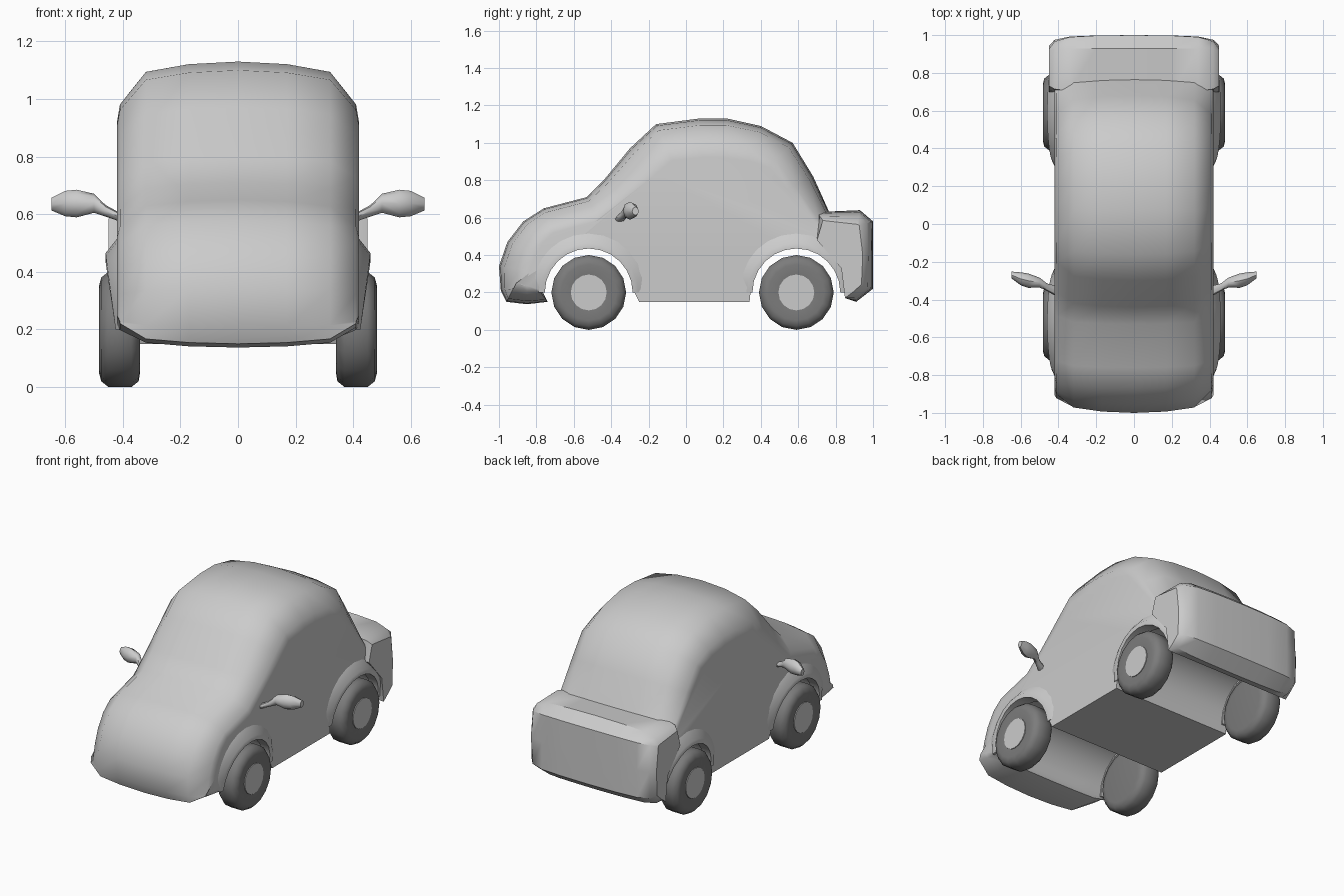
import bpy, bmesh, math
from math import sin, cos, radians, pi

if "Cube" in bpy.data.objects:
    bpy.data.objects.remove(bpy.data.objects["Cube"])


def material(name, v):
    m = bpy.data.materials.new(name)
    m.diffuse_color = (v, v, v, 1)
    m.use_nodes = True
    m.node_tree.nodes["Principled BSDF"].inputs["Base Color"].default_value = m.diffuse_color
    return m


def loft(name, rings, mirror=False, mat=None, angle=40):
    """Skin closed rings of (x, y, z) points and cap both ends."""
    bm = bmesh.new()
    vs = [[bm.verts.new(p) for p in ring] for ring in rings]
    n = len(vs[0])
    for a, b in zip(vs, vs[1:]):
        for i in range(n):
            j = (i + 1) % n
            bm.faces.new((a[i], a[j], b[j], b[i]))
    bm.faces.new(vs[0])
    bm.faces.new(vs[-1])
    bmesh.ops.recalc_face_normals(bm, faces=bm.faces)
    me = bpy.data.meshes.new(name)
    bm.to_mesh(me)
    bm.free()
    ob = bpy.data.objects.new(name, me)
    bpy.context.collection.objects.link(ob)
    if mat:
        me.materials.append(mat)
    bpy.ops.object.select_all(action='DESELECT')
    ob.select_set(True)
    bpy.context.view_layer.objects.active = ob
    bpy.ops.object.shade_smooth_by_angle(angle=radians(angle))
    if mirror:
        ob.modifiers.new("Mirror", 'MIRROR').use_axis = (True, False, False)
    return ob


def pillow(name, profile, steps, angle):
    """Side profile of (y, z, inset) swept across x, shrinking towards the sides."""
    n = len(profile)

    def ring(x, f):
        pts = []
        for i, (y, z, d) in enumerate(profile):
            a, b = profile[i - 1], profile[(i + 1) % n]
            ty, tz = b[0] - a[0], b[1] - a[1]
            k = d * f / math.hypot(ty, tz)
            pts.append((x, y + tz * k, z - ty * k))
        return pts
    full = [(-x, f) for x, f in reversed(steps)] + [(0, 0)] + steps
    return loft(name, [ring(x, f) for x, f in full], angle=angle)


def circle(x, y, z, ry, rz, n):
    return [(x, y + ry * cos(2 * pi * i / n), z + rz * sin(2 * pi * i / n)) for i in range(n)]


FRONT, REAR, AXLE = -0.52, 0.59, 0.20


def arch(yc, r=0.245):
    """Wheel tunnel in the profile, running from back to front."""
    return [(yc + r * cos(radians(a)), AXLE + r * sin(radians(a)), 0) for a in range(0, 181, 20)]


# Body with wheel tunnels in its profile
upper = [(-0.96, 0.15, .08), (-0.99, 0.21, .09), (-1.0, 0.34, .12), (-0.955, 0.47, .12),
         (-0.87, 0.58, .11), (-0.76, 0.65, .10), (-0.53, 0.71, .10), (-0.44, 0.80, .11),
         (-0.30, 0.97, .14), (-0.16, 1.10, .15), (0.07, 1.13, .15), (0.22, 1.13, .15),
         (0.40, 1.09, .14), (0.57, 1.0, .13), (0.68, 0.82, .11), (0.77, 0.62, .07), (0.86, 0.45, 0)]
lower = (arch(REAR) + [(0.34, 0.15, 0), (-0.25, 0.15, 0)] + arch(FRONT)
         + [(-0.74, 0.15, .06), (-0.85, 0.137, .07)])
pillow("body", upper + lower, [(0.17, 0.06), (0.32, 0.24), (0.41, 1.0), (0.42, 1.4)], 50)

# Boxy rear trunk
trunk = [(0.70, 0.63, .05), (0.93, 0.64, .07), (1.0, 0.58, .07), (1.0, 0.40, .05), (1.0, 0.22, .06),
         (0.91, 0.15, .05), (0.85, 0.17, 0), (0.83, 0.33, 0), (0.70, 0.48, 0)]
pillow("trunk", trunk, [(0.20, 0.04), (0.34, 0.15), (0.42, 0.5), (0.45, 1.1)], 40)

# Flared wheel arches
for label, yc in (("front", FRONT), ("rear", REAR)):
    rings = []
    for a in range(0, 181, 15):
        t = radians(a)
        out = 0.425 + 0.035 * sin(t)
        section = [(0.38, 0.235), (out, 0.235), (out, 0.265), (0.40, 0.34), (0.38, 0.30)]
        if a in (0, 180):
            section[3:] = [(0.41, 0.27), (0.38, 0.26)]
        rings.append([(x, yc + r * cos(t), AXLE + r * sin(t)) for x, r in section])
    loft(label + "_wheel_arch", rings, mirror=True)

# Tyres and hubs
rubber, metal = material("rubber", 0.2), material("hub_metal", 0.85)
tyre = [(0.340, 0.15), (0.345, 0.18), (0.37, 0.20), (0.45, 0.20), (0.475, 0.18), (0.483, 0.15), (0.475, 0.097)]
for label, yc in (("front", FRONT), ("rear", REAR)):
    loft(label + "_tyre", [circle(x, yc, AXLE, r, r, 16) for x, r in tyre], True, rubber, 50)
    loft(label + "_hub", [circle(x, yc, AXLE, 0.096, 0.096, 16) for x in (0.45, 0.48)], True, metal)

# Side mirrors on short stalks
mirror = [(0.40, -0.36, 0.585, .03, .014), (0.46, -0.335, 0.612, .02, .020), (0.50, -0.31, 0.638, .026, .033),
          (0.56, -0.30, 0.637, .038, .048), (0.60, -0.29, 0.637, .034, .044), (0.648, -0.27, 0.635, .018, .022)]
loft("side_mirror", [circle(*m, 8) for m in mirror], True, None, 50)
